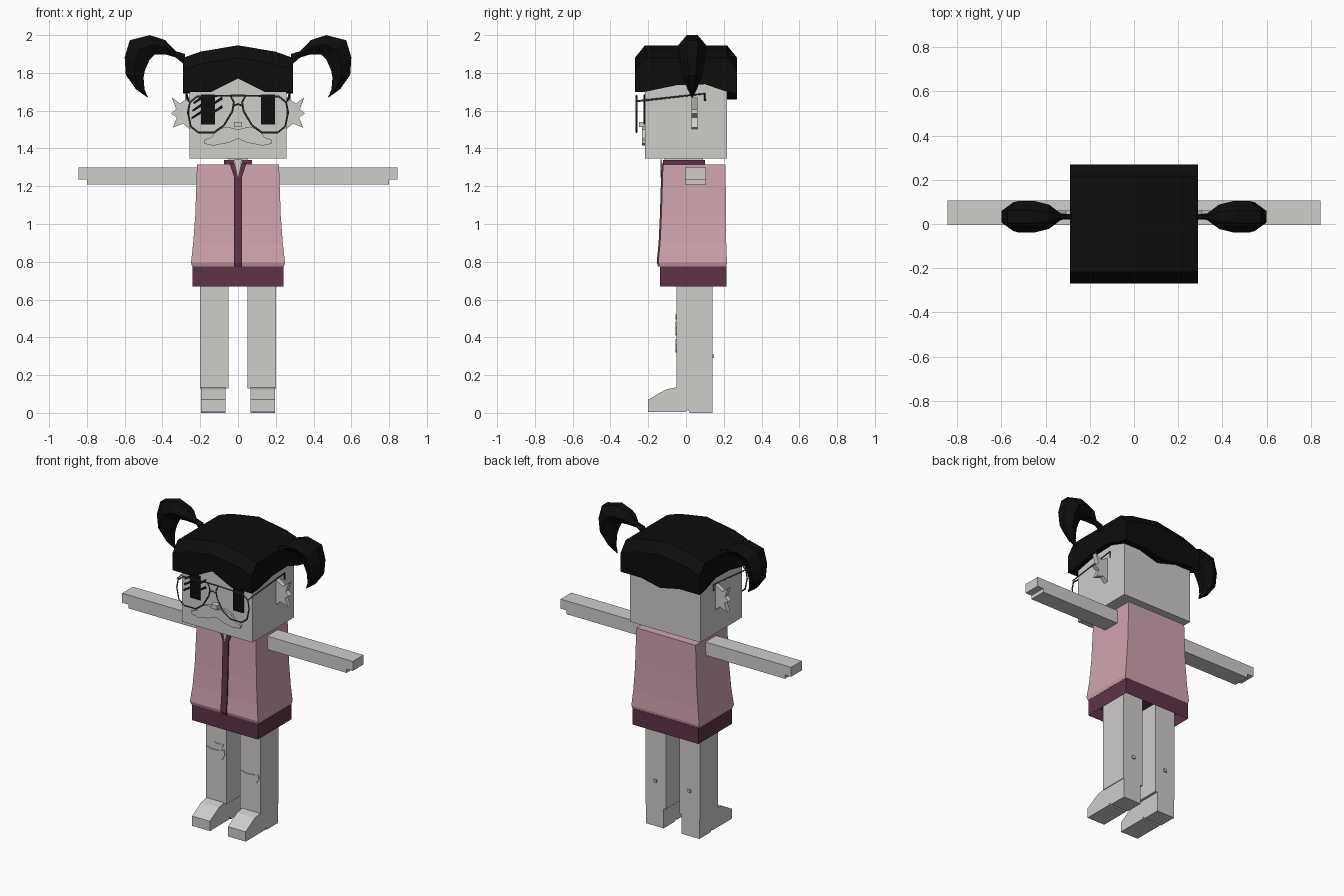
import bpy
import bmesh

default_cube = bpy.data.objects.get("Cube")
if default_cube:
    bpy.data.objects.remove(default_cube, do_unlink=True)


def make_material(name, color):
    material = bpy.data.materials.new(name)
    material.use_nodes = True
    rgba = (*color, 1)
    material.diffuse_color = rgba
    for node in material.node_tree.nodes:
        if node.type == "BSDF_PRINCIPLED":
            node.inputs["Base Color"].default_value = rgba
            node.inputs["Roughness"].default_value = 0.8
    return material


SKIN = make_material("pale_grey", (.62, .61, .59))
BLACK = make_material("hair_black", (.004, .004, .004))
PINK = make_material("jacket_pink", (.63, .37, .43))
PLUM = make_material("trim_plum", (.11, .034, .064))
WIRE = make_material("wire_grey", (.07, .07, .07))


def finish(name, bm, material):
    """Turn a bmesh into a linked, flat shaded object."""
    bmesh.ops.recalc_face_normals(bm, faces=bm.faces)
    mesh = bpy.data.meshes.new(name)
    bm.to_mesh(mesh)
    bm.free()
    mesh.materials.append(material)
    obj = bpy.data.objects.new(name, mesh)
    bpy.context.collection.objects.link(obj)
    return obj


def loft(name, rings, material):
    """Skin a list of equally long closed rings and cap both ends."""
    bm = bmesh.new()
    rows = [[bm.verts.new(point) for point in ring] for ring in rings]
    count = len(rows[0])
    for low, high in zip(rows, rows[1:]):
        for i in range(count):
            j = (i + 1) % count
            bm.faces.new((low[i], low[j], high[j], high[i]))
    bm.faces.new(rows[0])
    bm.faces.new(rows[-1])
    return finish(name, bm, material)


def rect(x0, x1, y0, y1, z):
    return [(x0, y0, z), (x1, y0, z), (x1, y1, z), (x0, y1, z)]


def box(name, x, y, z, material):
    return loft(name, [rect(*x, *y, height) for height in z], material)


def plate(name, outline, y0, y1, material):
    """Extrude a front outline of (x, z) points along y."""
    return loft(name, [[(x, y, z) for x, z in outline] for y in (y0, y1)], material)


def wire(name, points, closed=False):
    curve = bpy.data.curves.new(name, "CURVE")
    curve.dimensions = "3D"
    curve.bevel_depth = .005
    curve.bevel_resolution = 0
    curve.use_fill_caps = True
    spline = curve.splines.new("POLY")
    spline.points.add(len(points) - 1)
    for target, point in zip(spline.points, points):
        target.co = (*point, 1)
    spline.use_cyclic_u = closed
    curve.materials.append(WIRE)
    obj = bpy.data.objects.new(name, curve)
    bpy.context.collection.objects.link(obj)


def span(side, a, b):
    return sorted((side * a, side * b))


def mirrored(half):
    """Complete an outline whose first and last points lie on the centre."""
    return half + [(-x, z) for x, z in half[-2:0:-1]]


# Head, neck, nose and moustache
box("head", (-.258, .258), (-.217, .217), (1.347, 1.87), SKIN)
box("neck", (-.05, .05), (-.115, .09), (1.25, 1.36), SKIN)
box("nose", (-.022, .022), (-.25, -.21), (1.513, 1.54), SKIN)
moustache = mirrored([(0, 1.5), (.06, 1.515), (.11, 1.5), (.14, 1.46), (.18, 1.445),
                      (.178, 1.425), (.13, 1.415), (.05, 1.43), (0, 1.452)])
plate("moustache", moustache, -.232, -.21, SKIN)

# Hair cap lofted from front to back: y, top drop, side hem, middle hem
hair_rings = []
for y, drop, hem, middle in [(-.27, .065, 1.7, 1.77), (-.217, 0, 1.7, 1.77),
                             (-.05, 0, 1.735, 1.75), (.1, 0, 1.74, 1.74),
                             (.217, 0, 1.7, 1.66), (.27, .065, 1.69, 1.66)]:
    half = [(0, 1.946 - drop), (.2, 1.912 - drop), (.29, 1.88 - drop),
            (.29, hem), (.14, hem), (0, middle)]
    hair_rings.append([(x, y, z) for x, z in mirrored(half)])
loft("hair_cap", hair_rings, BLACK)

# Pigtail sections: outer x, z, inner x, z, half depth
PIGTAIL = [(.28, 1.9, .28, 1.84, .012), (.33, 1.915, .33, 1.882, .014),
           (.385, 1.973, .385, 1.898, .055), (.467, 2, .44, 1.898, .072),
           (.573, 1.973, .467, 1.872, .072), (.6, 1.882, .493, 1.813, .065),
           (.594, 1.79, .5, 1.776, .05), (.54, 1.713, .495, 1.713, .025),
           (.48, 1.67, .477, 1.672, .003)]
EAR = [(.25, 1.675), (.307, 1.638), (.35, 1.67), (.328, 1.607), (.355, 1.585),
       (.323, 1.564), (.345, 1.51), (.29, 1.532), (.25, 1.495)]
LENS = [(.217, 1.675), (.04, 1.68), (.022, 1.644), (.03, 1.596), (.075, 1.522),
        (.127, 1.485), (.21, 1.485), (.25, 1.516), (.265, 1.59), (.255, 1.644)]
FOOT = [(-.2, .005), (-.2, .07), (-.105, .125), (-.05, .135), (.14, .135),
        (.14, 0), (.02, 0), (.01, .018), (0, .005)]

for side, label in ((1, "left"), (-1, "right")):
    # Pigtail with a six sided section
    rings = []
    for ox, oz, ix, iz, depth in PIGTAIL:
        ring = []
        for t, d in ((0, -.4), (.5, -1), (1, -.5), (1, .5), (.5, 1), (0, .4)):
            ring.append((side * (ox + (ix - ox) * t), .033 + d * depth, oz + (iz - oz) * t))
        rings.append(ring)
    loft("pigtail_" + label, rings, BLACK)

    # Ear, eye and spectacles
    plate("ear_" + label, [(side * x, z) for x, z in EAR], .03, .06, SKIN)
    box("eye_" + label, span(side, .122, .196), (-.224, -.215), (1.527, 1.686), BLACK)
    wire("lens_rim_" + label, [(side * x, -.262, z) for x, z in LENS], True)
    wire("temple_" + label, [(side * x, y, z) for x, y, z in (
        (.262, -.262, 1.65), (.272, .1, 1.69), (.272, .1, 1.65))])

    # Arm with a shorter stepped hand
    box("arm_" + label, span(side, .2, .8), (-.005, .107), (1.21, 1.298), SKIN)
    box("hand_" + label, span(side, .79, .845), (-.005, .107), (1.235, 1.298), SKIN)

    # Leg, shoe and the small tab on the calf
    box("leg_" + label, span(side, .05, .2), (-.05, .14), (.13, .76), SKIN)
    loft("shoe_" + label, [[(x, y, z) for y, z in FOOT] for x in span(side, .066, .196)], SKIN)
    box("calf_tab_" + label, span(side, .115, .135), (.135, .149), (.29, .31), SKIN)

# Spectacle bridges
wire("upper_bridge", [(-.04, -.262, 1.68), (.04, -.262, 1.68)])
wire("lower_bridge", [(-.025, -.262, 1.625), (0, -.262, 1.635), (.025, -.262, 1.625)])

# Slanted lashes beside the right eye
for i, (x, z) in enumerate([(-.24, 1.6), (-.245, 1.56), (-.235, 1.64),
                            (-.14, 1.63), (-.14, 1.585)]):
    lash = [(x, z - .006), (x + .06, z + .03), (x + .055, z + .045), (x, z + .006)]
    plate("lash_%d" % i, lash, -.223, -.215, BLACK)

# Jacket flaring to a hem: height, half width, front, back
JACKET = [(.775, .243, -.14, .213), (.795, .249, -.147, .217), (.9, .237, -.137, .213),
          (1.05, .226, -.13, .211), (1.315, .217, -.122, .21)]
loft("jacket", [rect(-w, w, front, back, z) for z, w, front, back in JACKET], PINK)

# Front placket follows the jacket and opens into a V
placket = [rect(-.021, .021, front - .008, front + .01, z) for z, w, front, back in JACKET[:-1]]
placket.append(rect(-.021, .021, -.132, -.11, 1.25))
placket.append(rect(-.045, .045, -.13, -.11, 1.32))
loft("placket", placket, PLUM)
plate("neck_opening", [(0, 1.245), (.02, 1.342), (-.02, 1.342)], -.136, -.128, SKIN)
for side, label in ((1, "left"), (-1, "right")):
    box("collar_" + label, span(side, .02, .075), (-.122, .1), (1.3, 1.338), PLUM)
box("collar_back", (-.075, .075), (.06, .1), (1.3, 1.338), PLUM)

# Skirt band, open underneath
skirt = box("skirt", (-.242, .242), (-.138, .215), (.67, .778), PLUM)
bm = bmesh.new()
bm.from_mesh(skirt.data)
bm.faces.ensure_lookup_table()
bottom = min(bm.faces, key=lambda face: face.calc_center_median().z)
bmesh.ops.inset_region(bm, faces=[bottom], thickness=.018)
bmesh.ops.translate(bm, verts=bottom.verts, vec=(0, 0, .07))
bm.to_mesh(skirt.data)
bm.free()

# Torn knee patches
PATCH = [(-1, .9), (-.5, .6), (.4, .7), (.9, 1), (1, .2), (.7, -.8), (0, -1), (-.7, -.8)]
for name, x, z, w, h in [("right_knee_patch", -.125, .447, .066, .038),
                         ("right_small_patch", -.103, .509, .032, .014),
                         ("left_knee_patch", .125, .355, .066, .036)]:
    plate(name, [(x + w * u, z + h * v) for u, v in PATCH], -.055, -.045, SKIN)
